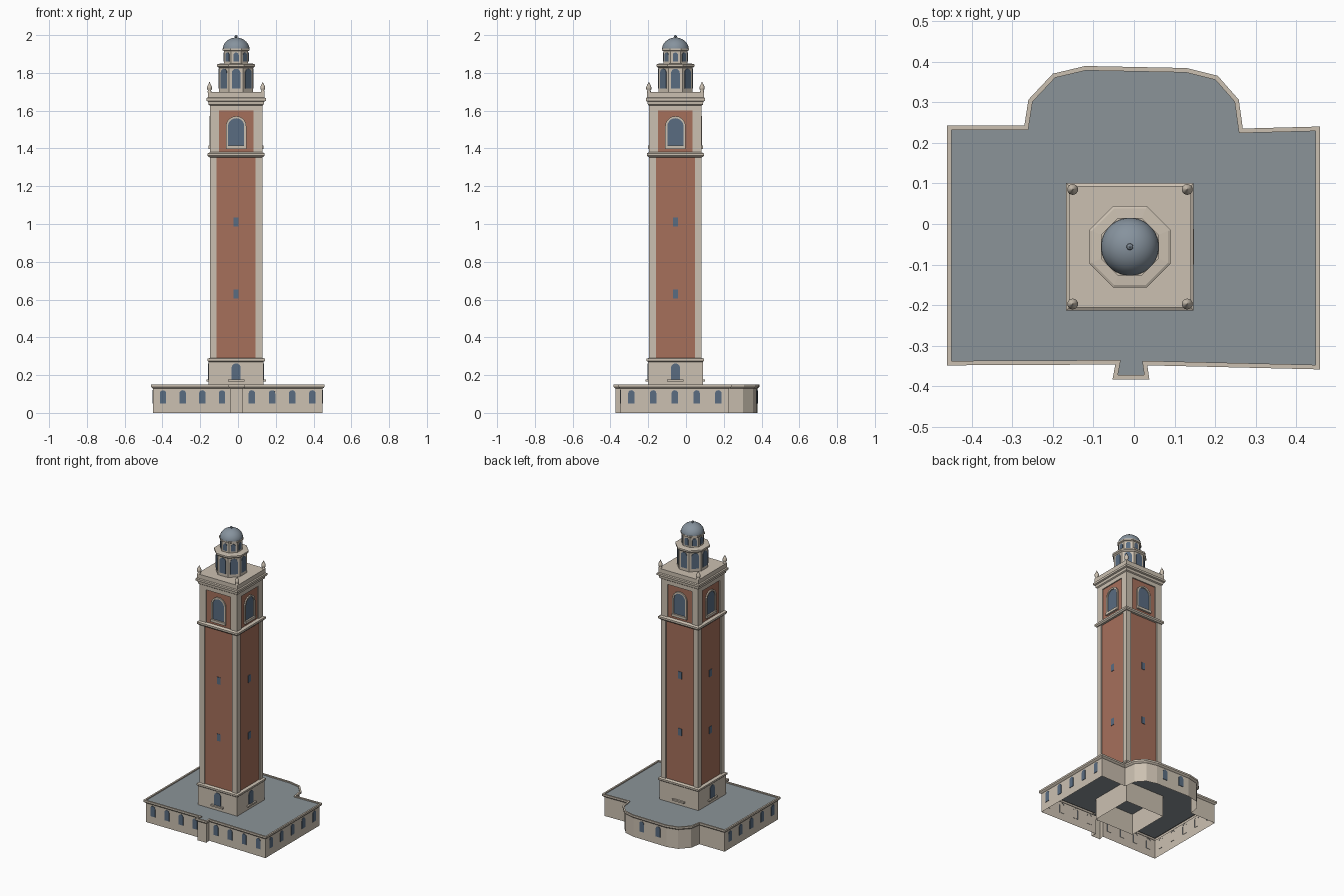
import bpy, bmesh, math
from mathutils import Vector

if "Cube" in bpy.data.objects:
    bpy.data.objects.remove(bpy.data.objects["Cube"])


def material(name, rgb):
    m = bpy.data.materials.new(name)
    m.use_nodes = True
    m.diffuse_color = (*rgb, 1)
    m.node_tree.nodes["Principled BSDF"].inputs["Base Color"].default_value = (*rgb, 1)
    return m


STONE = material("cream stone", (0.60, 0.53, 0.44))
BRICK = material("red brick", (0.38, 0.16, 0.105))
ROOF = material("grey roof", (0.26, 0.295, 0.315))
GLASS = material("blue grey glass", (0.10, 0.15, 0.22))
DOME = material("dome metal", (0.24, 0.29, 0.34))

CENTRE = Vector((-0.01, -0.056, 0))


def loft(name, loops, mat, cap=None, smooth=False):
    """Skin a list of matching loops and close the last one."""
    bm = bmesh.new()
    rings = [[bm.verts.new(p) for p in loop] for loop in loops]
    n = len(rings[0])
    for a, b in zip(rings, rings[1:]):
        for i in range(n):
            j = (i + 1) % n
            bm.faces.new((a[i], a[j], b[j], b[i])).smooth = smooth
    top = bm.faces.new(rings[-1])
    top.material_index = 1 if cap else 0
    mesh = bpy.data.meshes.new(name)
    bm.to_mesh(mesh)
    bm.free()
    for m in (mat, cap):
        if m:
            mesh.materials.append(m)
    obj = bpy.data.objects.new(name, mesh)
    bpy.context.collection.objects.link(obj)
    return obj


def ngon(sides, apothem, z, at=CENTRE):
    r = apothem / math.cos(math.pi / sides)
    angles = [(k + 0.5) * math.tau / sides for k in range(sides)]
    return [at + Vector((r * math.cos(a), r * math.sin(a), z)) for a in angles]


def stack(name, sides, profile, mat, at=CENTRE, smooth=False):
    return loft(name, [ngon(sides, r, z, at) for r, z in profile], mat, smooth=smooth)


def grow(points, d, z):
    """Offset a counter-clockwise outline outwards with mitred corners."""
    out = []
    for i, p in enumerate(points):
        e1 = (p - points[i - 1]).normalized()
        e2 = (points[(i + 1) % len(points)] - p).normalized()
        n1, n2 = Vector((e1.y, -e1.x)), Vector((e2.y, -e2.x))
        q = p + (n1 + n2) * d / (1 + n1.dot(n2))
        out.append(Vector((q.x, q.y, z)))
    return out


def window(name, p, normal, width, z0, z1, arched=True, frame=0.0):
    """Arched or square pane on a wall point, with an optional raised surround."""
    normal = Vector((normal[0], normal[1], 0)).normalized()
    right = Vector((-normal.y, normal.x, 0))

    def outline(grown, depth):
        w = width / 2 + grown
        pts = [(-w, z0), (w, z0)]
        if arched:
            pts += [(w * math.cos(a), z1 - width / 2 + w * math.sin(a))
                    for a in (k * math.pi / 10 for k in range(11))]
        else:
            pts += [(w, z1), (-w, z1)]
        return [Vector((p[0], p[1], 0)) + right * u + normal * depth
                + Vector((0, 0, z)) for u, z in pts]

    if frame:
        loops = [outline(frame, -0.002), outline(frame, 0.008),
                 outline(0, 0.008), outline(0, 0.002)]
        loft(name, loops, STONE, GLASS)
    else:
        loft(name, [outline(0, -0.002), outline(0, 0.003)], GLASS)


def block(name, p, normal, width, depth, z0, z1):
    normal = Vector((normal[0], normal[1], 0))
    right = Vector((-normal.y, normal.x, 0))
    base = [Vector((p[0], p[1], 0)) + right * u * width / 2 + normal * d
            for u, d in ((-1, depth), (1, depth), (1, -0.002), (-1, -0.002))]
    up = Vector((0, 0, 1))
    loops = [[q + up * z for q in base] for z in (z0, z1)]
    bottom = [q + up * z0 - (q - sum(base, Vector()) / 4) * 0.98 for q in base]
    loft(name, [bottom] + loops, STONE)


# Low building: walls, moulded cornice, parapet and roof in one skin
plan = [Vector(p) for p in (
    (-0.46, -0.348), (-0.046, -0.346), (-0.053, -0.383), (0.038, -0.383),
    (0.033, -0.348), (0.458, -0.358), (0.458, 0.24), (0.268, 0.235),
    (0.258, 0.306), (0.206, 0.365), (0.13, 0.384), (-0.12, 0.389),
    (-0.2, 0.37), (-0.26, 0.306), (-0.27, 0.242), (-0.46, 0.242))]
rings = [(-0.011, 0), (-0.011, 0.128), (-0.004, 0.133), (0, 0.138),
         (0, 0.15), (-0.011, 0.15), (-0.011, 0.143)]
loft("low_building", [grow(plan, d, z) for d, z in rings], STONE, ROOF)

wall = grow(plan, -0.011, 0)
for edge, count in ((0, 4), (4, 4), (5, 5), (10, 2), (15, 5)):
    a, b = wall[edge], wall[(edge + 1) % len(wall)]
    t = b - a
    for i in range(count):
        window("building_window", a + t * (i + 0.5) / count, (t.y, -t.x),
               0.034, 0.05, 0.12)

# Tower plinth, shaft core and string courses
stack("tower_plinth", 4, [(0.1455, 0), (0.1455, 0.27), (0.152, 0.276),
                          (0.152, 0.287), (0.139, 0.291)], STONE)
stack("shaft_core", 4, [(0.132, 0.285), (0.132, 1.62)], BRICK)
stack("string_course", 4, [(0.13, 1.352), (0.144, 1.354), (0.151, 1.362),
                           (0.151, 1.374), (0.139, 1.38)], STONE)
stack("tower_cornice", 4, [(0.13, 1.6), (0.139, 1.6), (0.139, 1.627), (0.146, 1.632),
                           (0.148, 1.648), (0.157, 1.652), (0.157, 1.666),
                           (0.15, 1.67), (0.15, 1.698)], STONE)

# Corner pilasters and roof pinnacles
for sx in (-1, 1):
    for sy in (-1, 1):
        for name, w, z0, z1 in (("shaft_pilaster", 0.036, 0.285, 1.357),
                                ("belfry_pilaster", 0.048, 1.375, 1.605)):
            off = 0.139 - w / 2
            stack(name, 4, [(w / 2, z0), (w / 2, z1)], STONE,
                  CENTRE + Vector((sx * off, sy * off, 0)))
        stack("pinnacle", 10, [(0.01, 1.695), (0.01, 1.703), (0.007, 1.706),
                               (0.013, 1.714), (0.013, 1.725), (0.008, 1.737),
                               (0.003, 1.746), (0.001, 1.753)], STONE,
              CENTRE + Vector((sx * 0.141, sy * 0.141, 0)), smooth=True)

# Openings repeated on the four tower faces
for k in range(4):
    n = Vector(((0, -1, 0), (1, 0, 0), (0, 1, 0), (-1, 0, 0))[k])
    face = CENTRE + n * 0.132
    foot = CENTRE + n * 0.1455
    for z in (0.605, 0.987):
        window("slit_window", face, n, 0.026, z, z + 0.047, arched=False)
    window("belfry_window", face, n, 0.086, 1.415, 1.56, frame=0.011)
    block("belfry_sill", face, n, 0.108, 0.013, 1.398, 1.415)
    block("plinth_sill", foot, n, 0.088, 0.012, 0.166, 0.176)
    if n.y < 0.5:
        window("plinth_window", foot, n, 0.048, 0.176, 0.262)

# Octagonal lantern in two stages
stack("lantern", 8, [(0.09, 1.69), (0.09, 1.826), (0.1, 1.834), (0.1, 1.845),
                     (0.094, 1.848), (0.064, 1.85), (0.064, 1.915),
                     (0.071, 1.919), (0.071, 1.928)], STONE)
for k in range(8):
    n = Vector((math.cos(k * math.pi / 4), math.sin(k * math.pi / 4), 0))
    window("lower_lantern_window", CENTRE + n * 0.09, n, 0.046, 1.718, 1.822)
    window("upper_lantern_window", CENTRE + n * 0.064, n, 0.028, 1.86, 1.908)

# Dome and finial
arc = [k * math.pi / 18 for k in range(9)]
stack("dome", 32, [(0.071 * math.cos(a), 1.924 + 0.063 * math.sin(a)) for a in arc]
      + [(0.001, 1.987)], DOME, smooth=True)
stack("finial", 10, [(0.004, 1.982), (0.004, 1.988), (0.008, 1.991),
                     (0.007, 1.996), (0.002, 2.0)], DOME)
